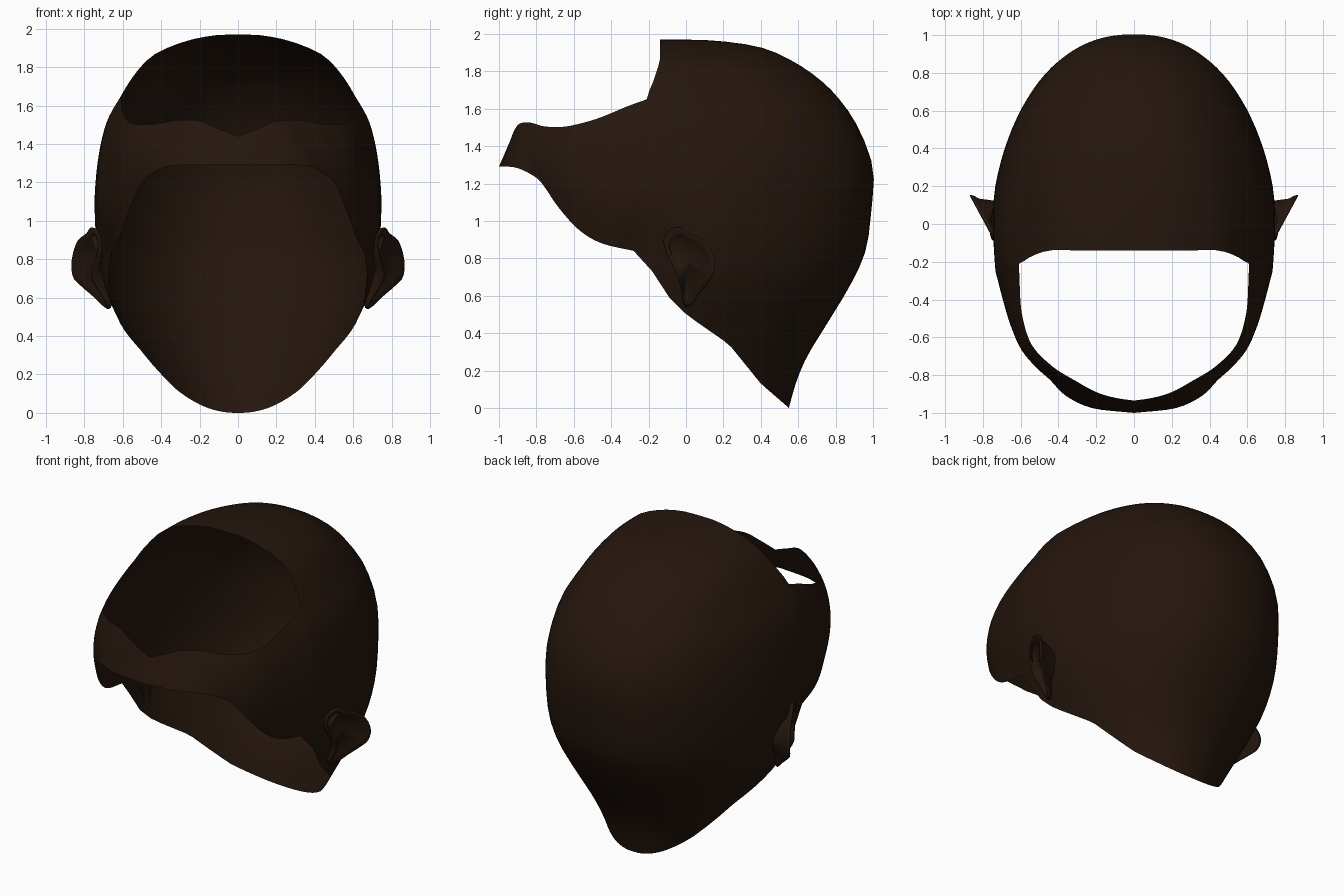
import bpy, bmesh, math
from mathutils import Vector

if "Cube" in bpy.data.objects:
    bpy.data.objects.remove(bpy.data.objects["Cube"])

mat = bpy.data.materials.new("dark_brown")
mat.diffuse_color = (0.018, 0.008, 0.004, 1)
mat.use_nodes = True
mat.node_tree.nodes["Principled BSDF"].inputs["Base Color"].default_value = mat.diffuse_color

# Head rings from crown to nape: z, half width, back y, centre y, front taper
RINGS = [(1.97, 0, -.14, -.14, 1), (1.965, .13, .14, -.14, 1), (1.93, .29, .39, -.14, 1),
         (1.86, .445, .56, -.14, 1), (1.76, .54, .71, -.17, 1), (1.65, .615, .82, -.21, .99),
         (1.5, .7, .92, -.22, .98), (1.28, .75, 1.0, -.24, .97), (1.05, .772, .99, -.26, .94),
         (.84, .768, .96, -.28, .855), (.66, .73, .88, -.26, .88), (.46, .63, .76, -.2, .95),
         (.28, .53, .65, -.14, 1), (.14, .46, .59, -.14, 1), (0, .4, .55, -.14, 1)]
# Lower edge seen from the side: y, z
CUT = [(-.45, .88), (-.28, .84), (-.18, .73), (-.1, .6), (0, .5), (.23, .34), (.4, .13), (.55, 0)]
# Front band edges: x, y, z from temple to centre
BAND_TOP = [(.6, -.21, 1.65), (.6, -.32, 1.61), (.59, -.48, 1.545), (.54, -.64, 1.505), (.43, -.755, 1.505),
            (.31, -.83, 1.525), (.2, -.89, 1.52), (.1, -.92, 1.48), (0, -.935, 1.44)]
BAND_LOW = [(.655, -.28, .84), (.63, -.45, .88), (.6, -.57, .95), (.56, -.68, 1.07), (.5, -.77, 1.2),
            (.44, -.83, 1.25), (.36, -.91, 1.285), (.22, -.975, 1.29), (0, -1.0, 1.29)]


def spline(rows, u):
    """Catmull-Rom through rows, u measured in rows."""
    n = len(rows) - 1
    i = max(0, min(int(u), n - 1))
    t = u - i
    p1, p2 = Vector(rows[i]), Vector(rows[i + 1])
    p0 = Vector(rows[i - 1]) if i else 2 * p1 - p2
    p3 = Vector(rows[i + 2]) if i + 2 <= n else 2 * p2 - p1
    return p1 + .5 * t * (p2 - p0 + t * (2 * p0 - 5 * p1 + 4 * p2 - p3 + t * (3 * (p1 - p2) + p3 - p0)))


def cut_height(y):
    for (y0, z0), (y1, z1) in zip(CUT, CUT[1:]):
        if y <= y1:
            return z0 + (z1 - z0) * (y - y0) / (y1 - y0)
    return 0


def shell(a, u):
    """Point on the skull: a = 0 at the back, pi/2 at the temple."""
    z, w, back, c, taper = spline(RINGS, u)
    s, k = max(0, math.sin(a)), max(0, math.cos(a))
    e = 2 / 2.25
    f = max(0, (a - 1.2) / (math.pi / 2 - 1.2)) ** 1.8
    return Vector((w * s ** e * (1 + (taper - 1) * f), c + (back - c) * k ** e, z))


def low_u(a):
    lo, hi = 5, len(RINGS) - 1
    for _ in range(30):
        m = (lo + hi) / 2
        p = shell(a, m)
        if p.z > cut_height(p.y):
            lo = m
        else:
            hi = m
    return lo


def grid(bm, cols):
    vs = [[bm.verts.new(p) for p in col] for col in cols]
    for a, b in zip(vs, vs[1:]):
        for i in range(len(a) - 1):
            bm.faces.new((a[i], a[i + 1], b[i + 1], b[i]))


def finish(bm, name, centre=None):
    bmesh.ops.remove_doubles(bm, verts=bm.verts, dist=.0008)
    bmesh.ops.recalc_face_normals(bm, faces=bm.faces)
    if centre and sum(f.normal.dot(f.calc_center_median() - centre) * f.calc_area() for f in bm.faces) < 0:
        bmesh.ops.reverse_faces(bm, faces=bm.faces)
    me = bpy.data.meshes.new(name)
    bm.to_mesh(me)
    bm.free()
    me.materials.append(mat)
    ob = bpy.data.objects.new(name, me)
    bpy.context.collection.objects.link(ob)
    for p in me.polygons:
        p.use_smooth = True
    mod = ob.modifiers.new("mirror", 'MIRROR')
    mod.use_clip = True
    return ob


# Skull shell: crown part runs to u=5, side part from there to the lower edge
bm = bmesh.new()
N, SIDE = 28, 20
cols = []
for i in range(N + 1):
    a = math.pi / 2 * i / N
    end = low_u(a)
    cols.append([shell(a, 5 * j / 12) for j in range(12)] +
                [shell(a, 5 + (end - 5) * j / SIDE) for j in range(SIDE + 1)])
grid(bm, cols)

# Front band, blended into the last column of the skull
edge = cols[-1][12:]


def loft(u, s):
    t = u / 8
    top, low = spline(BAND_TOP, u), spline(BAND_LOW, u)
    out = Vector((.85, -.3 * t, 0)) * .08 * (1 - t) ** 1.2
    return top.lerp(low, s) + out * 4 * s * (1 - s)


band = []
for i in range(33):
    u = i / 4
    band.append([loft(u, j / SIDE) + (edge[j] - loft(0, j / SIDE)) * (1 - u / 8) ** 4
                 for j in range(SIDE + 1)])
grid(bm, band)
finish(bm, "head_shell", Vector((0, 0, 1)))

# Ears: back, rim, hollow and centre built as rings of one outline
EAR = [(-.12, .9), (-.08, .955), (-.03, .965), (.01, .935), (.09, .9), (.14, .83), (.155, .75),
       (.12, .67), (.07, .61), (.03, .55), (-.01, .55), (-.03, .65), (-.06, .74), (-.1, .82)]


def ear_ring(scale, dx, flat=None):
    ring = []
    for i in range(42):
        k = i / 3
        y, z = spline(EAR[-1:] + EAR + EAR[:2], k + 1)
        x = .73 + .54 * (y + .1) - max(0, .7 - z) * .7
        y, z = .015 + (y - .015) * scale, .77 + (z - .77) * scale
        ring.append(Vector((flat + .3 * (z - .77) if flat else .8 + (x - .8) * scale + dx, y, z)))
    return ring + ring[:1]


bm = bmesh.new()
grid(bm, [ear_ring(.75, 0, .72), ear_ring(.85, -.04), ear_ring(.97, -.015), ear_ring(1, 0),
          ear_ring(.93, .004), ear_ring(.78, -.015), ear_ring(.55, -.035), ear_ring(.25, -.045),
          ear_ring(.01, -.045)])
finish(bm, "ears", Vector((.78, 0, .77)))
